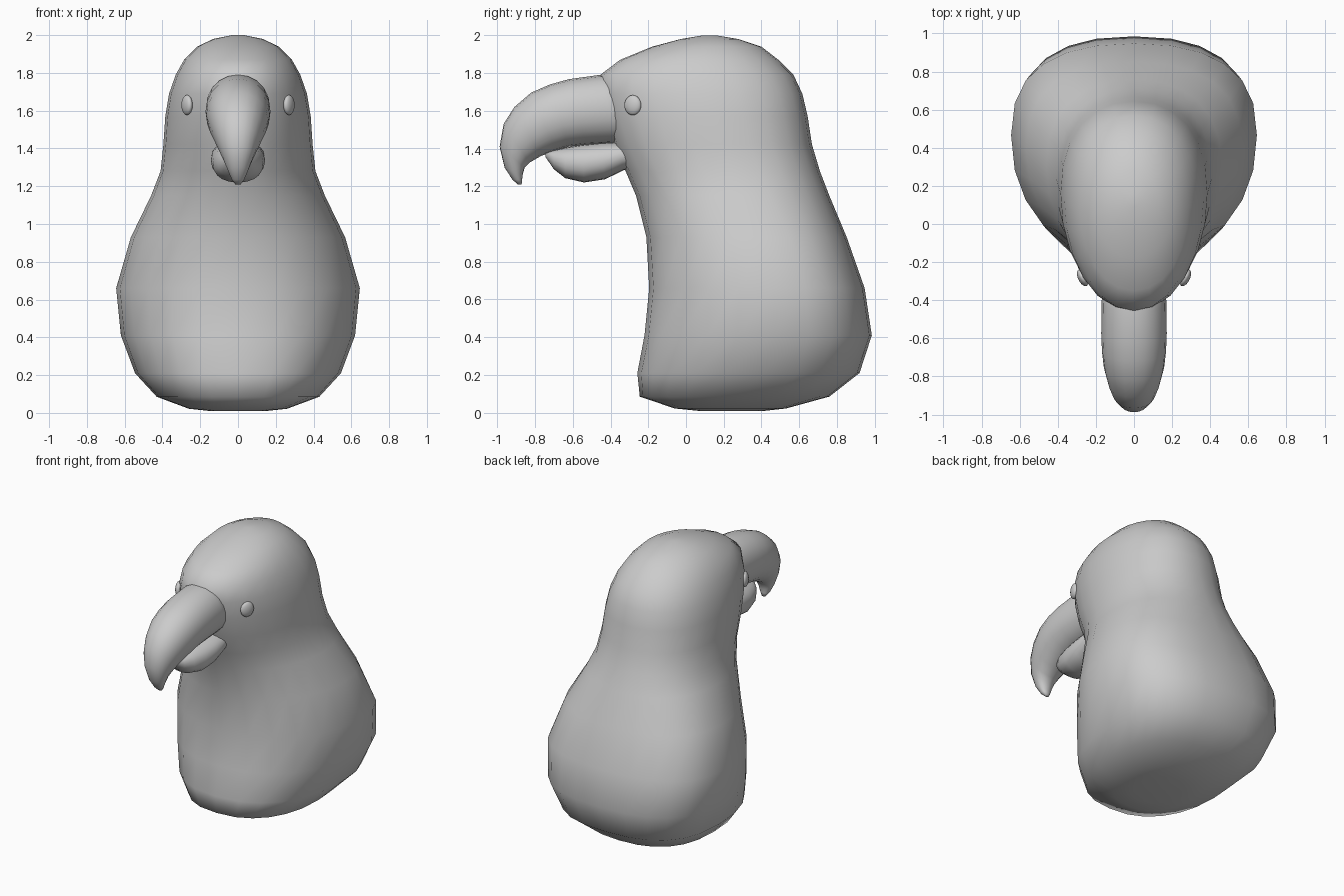
import bpy, bmesh
from math import sin, cos, pi, copysign


def spow(v, e):
    return copysign(abs(v) ** e, v)


def loft(name, rings, segs):
    """Each ring: (y1, z1, y2, z2, half_width, squareness, back shift of widest point)."""
    bm = bmesh.new()
    loops = []
    for y1, z1, y2, z2, w, n, shift in rings:
        loop = []
        for i in range(segs):
            a = 2 * pi * i / segs
            c, s = spow(cos(a), 2 / n), spow(sin(a), 2 / n)
            loop.append(bm.verts.new((w * s,
                                      (y1 + y2) / 2 + c * (y1 - y2) / 2 + shift * (1 - c * c),
                                      (z1 + z2) / 2 + c * (z1 - z2) / 2)))
        loops.append(loop)
    for a, b in zip(loops, loops[1:]):
        for i in range(segs):
            j = (i + 1) % segs
            bm.faces.new((a[i], a[j], b[j], b[i]))
    # fan caps
    for loop in (loops[0], loops[-1]):
        f = bm.faces.new(loop)
        bmesh.ops.poke(bm, faces=[f])
    bmesh.ops.recalc_face_normals(bm, faces=bm.faces[:])
    for f in bm.faces:
        f.smooth = True
    me = bpy.data.meshes.new(name)
    bm.to_mesh(me)
    bm.free()
    ob = bpy.data.objects.new(name, me)
    bpy.context.collection.objects.link(ob)
    return ob


# body and head: height, front y, back y, half width, squareness, shift
body = [
    (0.01, 0.06, 0.42, 0.15, 2.0, 0), (0.022, -0.06, 0.53, 0.26, 2.2, 0),
    (0.085, -0.245, 0.76, 0.43, 2.4, 0.04), (0.21, -0.258, 0.92, 0.545, 2.4, 0.07),
    (0.41, -0.22, 0.985, 0.62, 2.35, 0.09), (0.66, -0.195, 0.947, 0.645, 2.3, 0.09),
    (0.93, -0.21, 0.852, 0.567, 2.2, 0.08), (1.15, -0.265, 0.76, 0.46, 2.15, 0.06),
    (1.28, -0.32, 0.71, 0.41, 2.15, 0.05), (1.42, -0.385, 0.668, 0.395, 2.15, 0.05),
    (1.57, -0.43, 0.645, 0.385, 2.15, 0.05), (1.69, -0.455, 0.617, 0.365, 2.15, 0.05),
    (1.79, -0.455, 0.57, 0.33, 2.1, 0.05), (1.87, -0.35, 0.49, 0.285, 2.1, 0.02),
    (1.94, -0.18, 0.40, 0.215, 2.0, 0), (1.98, -0.03, 0.28, 0.13, 2.0, 0),
    (2.00, 0.09, 0.16, 0.03, 2.0, 0),
]
loft("body", [(f, z, b, z, w, n, s) for z, f, b, w, n, s in body], 24)

# hooked upper beak: top point, bottom point, half width
upper = [
    (-0.25, 1.78, -0.25, 1.43, 0.16), (-0.46, 1.79, -0.36, 1.43, 0.17),
    (-0.62, 1.768, -0.53, 1.42, 0.172), (-0.72, 1.74, -0.62, 1.41, 0.168),
    (-0.82, 1.697, -0.69, 1.39, 0.158), (-0.91, 1.62, -0.77, 1.36, 0.135),
    (-0.967, 1.53, -0.83, 1.325, 0.108), (-0.988, 1.41, -0.855, 1.30, 0.08),
    (-0.962, 1.30, -0.865, 1.265, 0.053), (-0.92, 1.235, -0.869, 1.235, 0.033),
    (-0.89, 1.208, -0.871, 1.21, 0.014),
]
loft("upper_beak", [r + (2.1, 0) for r in upper], 20)

# lower beak
lower = [
    (-0.22, 1.43, -0.20, 1.32, 0.11), (-0.36, 1.435, -0.33, 1.285, 0.14),
    (-0.45, 1.43, -0.43, 1.237, 0.143), (-0.55, 1.42, -0.54, 1.22, 0.133),
    (-0.64, 1.405, -0.64, 1.243, 0.107), (-0.70, 1.39, -0.70, 1.29, 0.07),
    (-0.745, 1.38, -0.745, 1.355, 0.02),
]
loft("lower_beak", [r + (2.25, 0) for r in lower], 20)

# eyes, turned to follow the cheek
for side, label in ((-1, "left"), (1, "right")):
    bpy.ops.mesh.primitive_uv_sphere_add(segments=20, ring_count=12, radius=1,
                                         location=(side * 0.27, -0.282, 1.63))
    eye = bpy.context.object
    eye.name = label + "_eye"
    eye.scale = (0.024, 0.048, 0.053)
    eye.rotation_euler = (0, 0, -side * 0.45)
    bpy.ops.object.shade_smooth()
